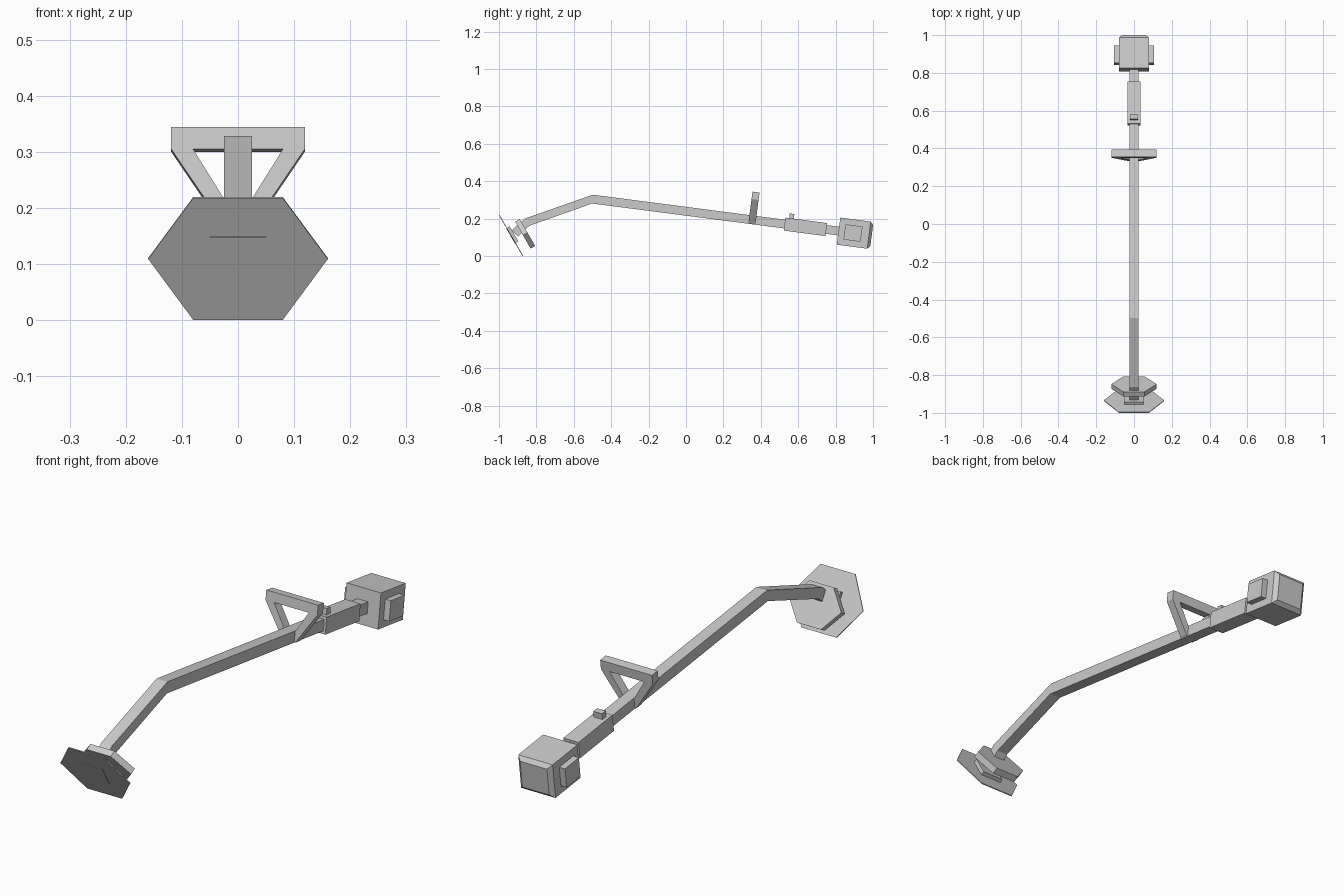
import bpy, bmesh
from math import radians
from mathutils import Matrix

if "Cube" in bpy.data.objects:
    bpy.data.objects.remove(bpy.data.objects["Cube"])


def frame(y, z, deg, x=0.0):
    """Frame at (x, y, z), tilted about the x axis."""
    return Matrix.Translation((x, y, z)) @ Matrix.Rotation(radians(deg), 4, 'X')


def loft(name, outline, sections, mat):
    """Sweep an xz outline along local y; sections are (y, scale)."""
    bm = bmesh.new()
    rings = [[bm.verts.new((a * s, y, b * s)) for a, b in outline] for y, s in sections]
    n = len(outline)
    for r0, r1 in zip(rings, rings[1:]):
        for i in range(n):
            j = (i + 1) % n
            bm.faces.new((r0[i], r0[j], r1[j], r1[i]))
    bm.faces.new(rings[0])
    bm.faces.new(rings[-1][::-1])
    bmesh.ops.recalc_face_normals(bm, faces=bm.faces)
    me = bpy.data.meshes.new(name)
    bm.to_mesh(me)
    bm.free()
    ob = bpy.data.objects.new(name, me)
    ob.matrix_world = mat
    bpy.context.collection.objects.link(ob)
    return ob


def rect(w, h):
    return [(w, h), (-w, h), (-w, -h), (w, -h)]


def hexagon(wide, narrow, h):
    return [(wide, 0), (narrow, h), (-narrow, h), (-wide, 0), (-narrow, -h), (narrow, -h)]


TILT = -7.45


def on_shaft(y, x=0.0, up=0.0):
    """Frame riding on the long shaft axis at a given y."""
    return frame(y, 0.305 - 0.1305 * (y + 0.5), TILT, x) @ Matrix.Translation((0, 0, up))


# bent square shaft: side profile extruded across x
side = [(-0.933, 0.136), (-0.863, 0.2), (-0.498, 0.328), (0.84, 0.154),
        (0.834, 0.108), (-0.502, 0.281), (-0.838, 0.162), (-0.897, 0.105)]
loft("shaft", side, [(-0.025, 1), (0.025, 1)], Matrix.Rotation(radians(90), 4, 'Z'))

# cutting head: blade, hub and guard
head = frame(-0.937, 0.109, 30)
loft("cutting_disc", hexagon(0.16, 0.08, 0.125), [(0, 1), (0.004, 1)], head)
loft("disc_hub", rect(0.05, 0.046), [(-0.002, 1), (0.02, 1)], head)
loft("guard", hexagon(0.12, 0.055, 0.083), [(0, 1), (0.028, 1)], frame(-0.872, 0.112, 30))

# triangular front handle
half = [(0.119, 0.15), (0.119, 0.11), (0.03, -0.022), (0.012, 0.0), (0.08, 0.11)]
loft("front_handle", half + [(-x, z) for x, z in reversed(half)],
     [(-0.019, 1), (0.019, 1)], on_shaft(0.355))

# rear grip and switch
loft("rear_grip", rect(0.035, 0.035), [(0, 1), (0.225, 1)], on_shaft(0.527))
loft("switch", rect(0.02, 0.015), [(0, 1), (0.025, 1)], on_shaft(0.547, up=0.045))

# motor housing with tapered back, and side pods
loft("motor_housing", rect(0.079, 0.073), [(0, 1), (0.164, 1), (0.179, 0.78)], on_shaft(0.8155))
for sign, label in ((1, "right"), (-1, "left")):
    loft("motor_side_cover_" + label, rect(0.016, 0.041), [(-0.046, 1), (0.046, 1)],
         on_shaft(0.893, x=sign * 0.089))
